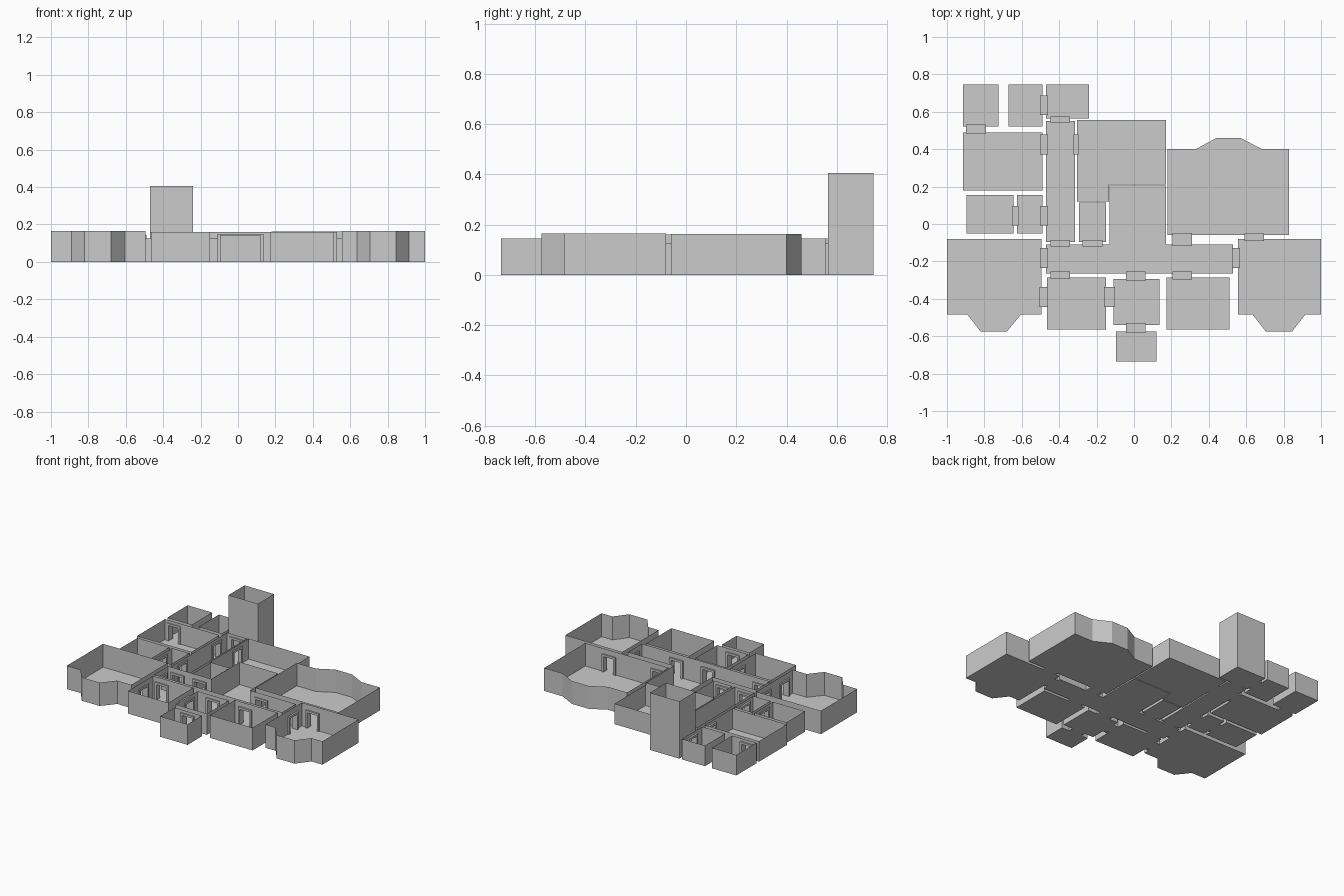
import bpy, bmesh
from mathutils import Vector

if "Cube" in bpy.data.objects:
    bpy.data.objects.remove(bpy.data.objects["Cube"])

DOOR_W, DOOR_H, TRIM = 0.105, 0.125, 0.015   # outer frame width, height, jamb thickness


def rect(x0, x1, y0, y1):
    return [(x0, y0), (x1, y0), (x1, y1), (x0, y1)]


# Rooms: name -> (wall height, floor outline)
rooms = {
    "northwest_store": (0.145, rect(-.915, -.725, .52, .745)),
    "north_closet": (0.145, rect(-.67, -.49, .52, .745)),
    "stair_tower": (0.405, rect(-.47, -.24, .565, .745)),
    "west_kitchen": (0.145, rect(-.915, -.49, .18, .49)),
    "west_bath": (0.145, rect(-.895, -.645, -.05, .155)),
    "west_lobby": (0.145, rect(-.625, -.49, -.05, .155)),
    "service_passage": (0.145, rect(-.47, -.315, -.095, .55)),
    "side_closet": (0.145, rect(-.295, -.15, -.095, .115)),
    "dining_room": (0.145, [(-.305, .12), (-.135, .12), (-.135, .21), (.17, .21),
                            (.17, .555), (-.305, .555)]),
    "main_hall": (0.16, [(-.47, -.265), (.53, -.265), (.53, -.11), (.17, -.11),
                         (.17, .205), (-.13, .205), (-.13, -.11), (-.47, -.11)]),
    "garden_room": (0.162, [(.18, -.06), (.83, -.06), (.83, .40), (.685, .40),
                            (.57, .46), (.44, .46), (.33, .40), (.18, .40)]),
    "west_bay_room": (0.165, [(-1, -.08), (-1, -.485), (-.89, -.485), (-.82, -.575),
                              (-.68, -.575), (-.605, -.485), (-.495, -.485), (-.495, -.08)]),
    "east_bay_room": (0.165, [(1, -.08), (.555, -.08), (.555, -.485), (.635, -.485),
                              (.705, -.575), (.845, -.575), (.915, -.485), (1, -.485)]),
    "front_left_room": (0.16, rect(-.465, -.15, -.565, -.285)),
    "entrance_room": (0.15, rect(-.11, .135, -.54, -.295)),
    "front_right_room": (0.16, rect(.175, .51, -.565, -.285)),
    "porch": (0.145, rect(-.095, .12, -.735, -.575)),
}

# Doors: centre x, centre y, depth, axis of passage
doors = [
    (-.845, .508, .048, 'y'), (-.482, .635, .042, 'x'), (-.395, .559, .032, 'y'),
    (-.482, .425, .042, 'x'), (-.31, .425, .026, 'x'), (-.635, .045, .034, 'x'),
    (-.482, .045, .042, 'x'), (-.395, -.102, .034, 'y'), (-.222, -.102, .034, 'y'),
    (.258, -.083, .068, 'y'), (.642, -.07, .04, 'y'), (-.482, -.182, .042, 'x'),
    (.545, -.182, .042, 'x'), (-.395, -.275, .04, 'y'), (.01, -.279, .05, 'y'),
    (.258, -.275, .042, 'y'), (-.482, -.39, .046, 'x'), (-.131, -.39, .058, 'x'),
    (.01, -.557, .054, 'y'),
]


def link(name, bm):
    me = bpy.data.meshes.new(name)
    bm.to_mesh(me)
    bm.free()
    ob = bpy.data.objects.new(name, me)
    bpy.context.collection.objects.link(ob)


def door_spans(p, q):
    """Distances along wall p-q where a doorway opens."""
    d = q - p
    spans = []
    for x, y, depth, axis in doors:
        across = 0 if axis == 'x' else 1
        if abs(d[across]) > 1e-4:
            continue
        c = Vector((x, y))
        t = (c - p).dot(d.normalized())
        if abs(c[across] - p[across]) < depth / 2 + .004 and 0 < t < d.length:
            half = DOOR_W / 2 - TRIM
            spans.append((max(t - half, 0), min(t + half, d.length)))
    return sorted(spans)


# Open-topped rooms with doorways left out of the walls
for name, (h, outline) in rooms.items():
    bm = bmesh.new()
    bm.faces.new([bm.verts.new((x, y, 0)) for x, y in outline])
    n = len(outline)
    for i in range(n):
        p, q = Vector(outline[i]), Vector(outline[(i + 1) % n])
        u = (q - p).normalized()

        def panel(a, b, z0, z1):
            s, e = p + u * a, p + u * b
            bm.faces.new([bm.verts.new(v) for v in
                          ((*s, z0), (*e, z0), (*e, z1), (*s, z1))])

        at = 0
        for a, b in door_spans(p, q):
            if a > at:
                panel(at, a, 0, h)
            panel(a, b, DOOR_H - TRIM, h)
            at = b
        panel(at, (q - p).length, 0, h)
    bmesh.ops.remove_doubles(bm, verts=bm.verts, dist=1e-5)
    bmesh.ops.recalc_face_normals(bm, faces=bm.faces)
    link(name, bm)

# Door frames: U-shaped surround plus a threshold between rooms
for i, (x, y, depth, axis) in enumerate(doors):
    w, t = DOOR_W / 2, TRIM
    arch = [(-w, 0), (-w, DOOR_H), (w, DOOR_H), (w, 0), (w - t, 0),
            (w - t, DOOR_H - t), (-w + t, DOOR_H - t), (-w + t, 0)]

    def place(a, b, z):
        return (x + b, y + a, z) if axis == 'x' else (x + a, y + b, z)

    bm = bmesh.new()
    face = bm.faces.new([bm.verts.new(place(a, -depth / 2, z)) for a, z in arch])
    ext = bmesh.ops.extrude_face_region(bm, geom=[face], use_keep_orig=True)
    move = (depth, 0, 0) if axis == 'x' else (0, depth, 0)
    bmesh.ops.translate(bm, vec=move,
                        verts=[g for g in ext["geom"] if isinstance(g, bmesh.types.BMVert)])
    bmesh.ops.recalc_face_normals(bm, faces=bm.faces)
    s = depth / 2
    bm.faces.new([bm.verts.new(place(a, b, .001)) for a, b in
                  ((-w + t, -s), (w - t, -s), (w - t, s), (-w + t, s))])
    link(f"door_frame_{i + 1}", bm)
